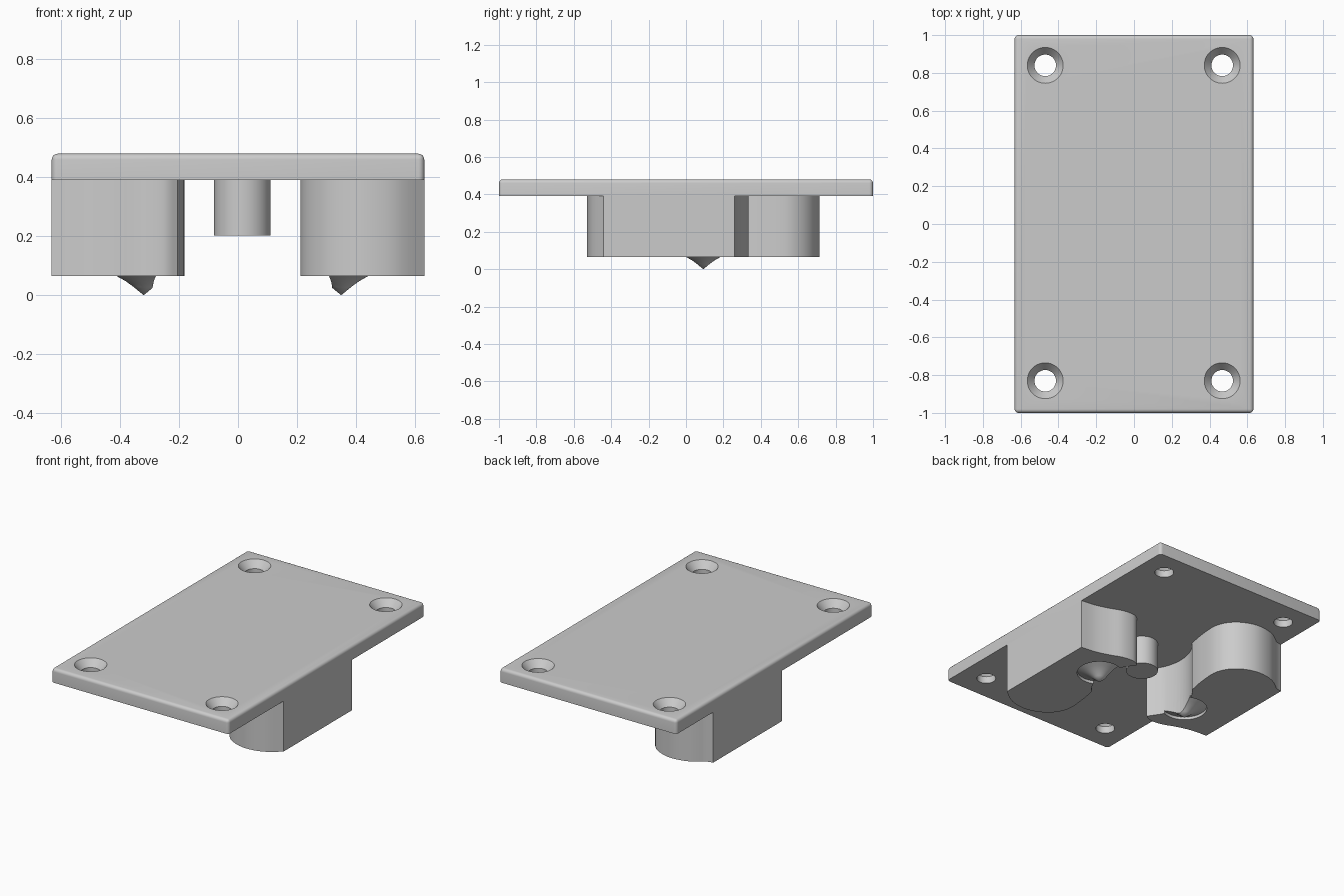
import bpy, bmesh, math
from mathutils import Vector

if "Cube" in bpy.data.objects:
    bpy.data.objects.remove(bpy.data.objects["Cube"], do_unlink=True)

HALF_X, BASE, TOP, FOOT = 0.632, 0.39, 0.48, 0.065
MID = Vector((0.015, 0.0925))

grey = bpy.data.materials.new("plain_grey")
grey.use_nodes = True
grey.diffuse_color = (0.6, 0.6, 0.6, 1)
grey.node_tree.nodes["Principled BSDF"].inputs["Base Color"].default_value = (0.6, 0.6, 0.6, 1)


def finish(name, bm):
    bmesh.ops.recalc_face_normals(bm, faces=bm.faces)
    mesh = bpy.data.meshes.new(name)
    bm.to_mesh(mesh)
    bm.free()
    obj = bpy.data.objects.new(name, mesh)
    bpy.context.collection.objects.link(obj)
    mesh.materials.append(grey)
    return obj


def prism(name, outline, low, high):
    bm = bmesh.new()
    face = bm.faces.new([bm.verts.new((p[0], p[1], low)) for p in outline])
    new = bmesh.ops.extrude_face_region(bm, geom=[face])["geom"]
    bmesh.ops.translate(bm, vec=(0, 0, high - low),
                        verts=[v for v in new if isinstance(v, bmesh.types.BMVert)])
    return finish(name, bm)


def lathe(name, profile, x, y, steps=48):
    bm = bmesh.new()
    verts = [bm.verts.new((x + r, y, z)) for r, z in profile]
    edges = [bm.edges.new(pair) for pair in zip(verts, verts[1:])]
    bmesh.ops.spin(bm, geom=verts + edges, cent=(x, y, 0), axis=(0, 0, 1),
                   angle=math.tau, steps=steps)
    bmesh.ops.remove_doubles(bm, verts=bm.verts, dist=0.0001)
    return finish(name, bm)


def apply_modifiers(obj):
    bpy.ops.object.select_all(action="DESELECT")
    bpy.context.view_layer.objects.active = obj
    obj.select_set(True)
    for mod in list(obj.modifiers):
        bpy.ops.object.modifier_apply(modifier=mod.name)


def boolean(obj, other, operation):
    mod = obj.modifiers.new(operation, "BOOLEAN")
    mod.object, mod.operation, mod.solver = other, operation, "EXACT"
    apply_modifiers(obj)
    bpy.data.objects.remove(other, do_unlink=True)


def smooth(obj, angle=30):
    apply_modifiers(obj)
    bpy.ops.object.shade_smooth_by_angle(angle=math.radians(angle))


def spline(points, steps=5):
    # Catmull-Rom curve through the points
    pts = [Vector(p) for p in points]
    pts = [pts[0]] + pts + [pts[-1]]
    out = []
    for a, b, c, d in zip(pts, pts[1:], pts[2:], pts[3:]):
        for i in range(steps):
            t = i / steps
            out.append(0.5 * (2 * b + (c - a) * t + (2 * a - 5 * b + 4 * c - d) * t * t
                              + (3 * b - a - 3 * c + d) * t ** 3))
    return out + [pts[-1]]


# Cover plate with rounded upper rim
plate = prism("cover_plate", [(-HALF_X, -1), (HALF_X, -1), (HALF_X, 1), (-HALF_X, 1)], BASE, TOP)
bm = bmesh.new()
bm.from_mesh(plate.data)
rim = [e for e in bm.edges if max(v.co.z for v in e.verts) > TOP - 0.001]
bmesh.ops.bevel(bm, geom=rim, offset=0.02, segments=5, profile=0.5, affect="EDGES")
bm.to_mesh(plate.data)
bm.free()

# Countersunk screw holes
for x in (-0.47, 0.467):
    for y in (-0.83, 0.84):
        sink = lathe("hole_cutter", [(0, 0.3), (0.057, 0.3), (0.057, 0.435), (0.095, TOP),
                                     (0.095, 0.55), (0, 0.55)], x, y)
        boolean(plate, sink, "DIFFERENCE")
smooth(plate)

# Centre peg
peg = lathe("centre_peg", [(0, 0.203), (0.096, 0.203), (0.096, BASE + 0.01), (0, BASE + 0.01)],
            MID.x, MID.y)
smooth(peg)

# Outline of one clamp block: front lobe, hollow around the peg, rear lobe
front_lobe = spline([(HALF_X, -0.44), (0.53, -0.51), (0.40, -0.527), (0.28, -0.475),
                     (0.215, -0.37), (0.22, -0.22), (0.241, -0.107)])
hollow = [MID + 0.305 * Vector((math.cos(a), math.sin(a)))
          for a in (math.radians(-37 + 5.5 * i) for i in range(13))]
rear_lobe = spline([(0.235, 0.31), (0.28, 0.333), (0.36, 0.328), (0.45, 0.295),
                    (0.54, 0.27), (HALF_X, 0.26)])
outline = front_lobe + hollow + rear_lobe


def opposite(p):
    # Half turn about the peg, kept flush with the plate edge
    q = 2 * MID - p
    return Vector((-HALF_X, q.y)) if p.x > HALF_X - 0.001 else q


for side, shape, x in (("left", outline, 0.35), ("right", [opposite(p) for p in outline], -0.32)):
    # Block with a shallow round pocket underneath
    block = prism(side + "_clamp_block", shape, FOOT, BASE)
    pocket = lathe("pocket_cutter", [(0, 0), (0.135, 0), (0.135, 0.09), (0, 0.09)], x, MID.y)
    boolean(block, pocket, "DIFFERENCE")
    smooth(block)

    # Flared pointed foot trimmed to the block outline
    foot = lathe(side + "_pointed_foot", [(0, 0), (0.033, 0.027), (0.06, 0.047), (0.092, FOOT),
                                          (0.134, 0.083), (0.134, 0.11), (0, 0.11)], x, MID.y)
    boolean(foot, prism("trim", shape, -0.1, 0.3), "INTERSECT")
    smooth(foot)
